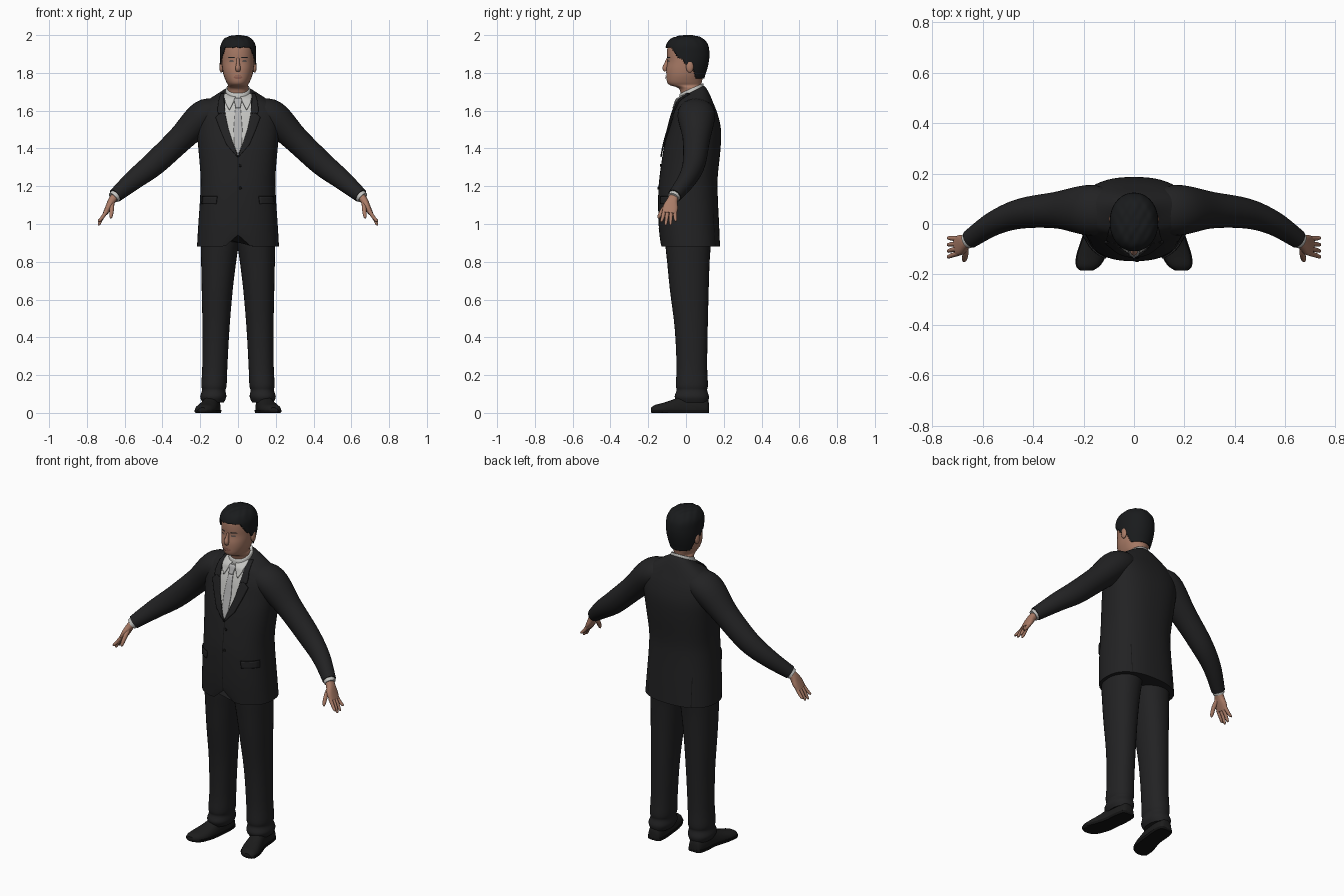
import bpy, bmesh, math
from mathutils import Vector
from mathutils.bvhtree import BVHTree

if "Cube" in bpy.data.objects:
    bpy.data.objects.remove(bpy.data.objects["Cube"])


def mat(name, *c):
    m = bpy.data.materials.new(name)
    m.diffuse_color = (*c, 1)
    m.use_nodes = True
    m.node_tree.nodes["Principled BSDF"].inputs["Base Color"].default_value = m.diffuse_color
    return m


SUIT = mat("suit charcoal", .016, .016, .017)
SEAM = mat("seam black", .006, .006, .006)
SHOE = mat("shoe black", .012, .012, .012)
HAIR = mat("hair black", .010, .011, .012)
SKIN = mat("skin", .40, .20, .135)
LIP = mat("lip", .27, .11, .08)
SHIRT = mat("shirt light grey", .55, .55, .53)
TIE = mat("tie grey", .43, .43, .43)
EYE = mat("eye", .12, .09, .08)


def finish(name, bm, m, angle=50, thick=0):
    bmesh.ops.recalc_face_normals(bm, faces=bm.faces)
    me = bpy.data.meshes.new(name)
    bm.to_mesh(me)
    bm.free()
    me.materials.append(m)
    me.shade_smooth()
    me.set_sharp_from_angle(angle=math.radians(angle))
    ob = bpy.data.objects.new(name, me)
    bpy.context.collection.objects.link(ob)
    if thick:
        s = ob.modifiers.new("thickness", 'SOLIDIFY')
        s.thickness, s.offset = thick, 0
    return ob


def smooth(rows, steps):
    """Catmull-Rom interpolation of number tuples"""
    out = []
    for i in range(len(rows) - 1):
        a, b, c, d = (rows[max(i - 1, 0)], rows[i], rows[i + 1], rows[min(i + 2, len(rows) - 1)])
        for k in range(steps):
            t = k / steps
            out.append([.5 * (2 * q + (r - p) * t + (2 * p - 5 * q + 4 * r - s) * t * t
                              + (3 * q - p - 3 * r + s) * t ** 3) for p, q, r, s in zip(a, b, c, d)])
    return out + [list(rows[-1])]


def ring(c, u, v, n, power=2.0):
    pts = []
    for i in range(n):
        a = 2 * math.pi * i / n
        ca, sa = math.cos(a), math.sin(a)
        e = 2 / power
        pts.append(c + u * math.copysign(abs(ca) ** e, ca) + v * math.copysign(abs(sa) ** e, sa))
    return pts


def skin_rings(rings, sx=1):
    bm = bmesh.new()
    vs = [[bm.verts.new((p.x * sx, p.y, p.z)) for p in r] for r in rings]
    n = len(vs[0])
    for a, b in zip(vs, vs[1:]):
        for i in range(n):
            bm.faces.new((a[i], a[(i + 1) % n], b[(i + 1) % n], b[i]))
    bm.faces.new(vs[0])
    bm.faces.new(vs[-1])
    return bm


def stack(rows, n=40, power=2.2, steps=4, sx=1, grow=0):
    """Horizontal sections: z, x min, x max, y front, y back, tilt"""
    rings = []
    for z, x0, x1, y0, y1, tilt in smooth(rows, steps):
        rx, ry = (x1 - x0) / 2 + grow, (y1 - y0) / 2 + grow
        rings.append(ring(Vector(((x0 + x1) / 2, (y0 + y1) / 2, z)), Vector((rx, 0, 0)),
                          Vector((0, ry, tilt * ry)), n, power))
    return skin_rings(rings, sx)


def tube(name, rows, m, n=20, steps=4, sx=1, power=2.0):
    """Sections along a path: x, y, z, sideways radius, thickness radius"""
    rows = smooth(rows, steps)
    pts = [Vector(r[:3]) for r in rows]
    rings = []
    for i, r in enumerate(rows):
        t = (pts[min(i + 1, len(pts) - 1)] - pts[max(i - 1, 0)]).normalized()
        u = Vector((0, 1, 0))
        u = (u - t * u.dot(t)).normalized()
        rings.append(ring(pts[i], u * r[3], t.cross(u) * r[4], n, power))
    return finish(name, skin_rings(rings, sx), m)


def ball(name, c, r, m):
    bm = bmesh.new()
    bmesh.ops.create_uvsphere(bm, u_segments=16, v_segments=10, radius=1)
    for v in bm.verts:
        v.co = Vector([a + b * q for a, b, q in zip(c, r, v.co)])
    return finish(name, bm, m)


def plate(name, tree, rows, m, off=.003, thick=0, cols=6, side=1, sub=5):
    """Sheet laid on a body; rows are z, x from, x to; side -1 lays it on the back"""
    full = []
    for a, b in zip(rows, rows[1:]):
        full += [[p + (q - p) * k / sub for p, q in zip(a, b)] for k in range(sub)]
    full.append(rows[-1])
    bm = bmesh.new()
    grid = []
    for z, x0, x1 in full:
        line = []
        for k in range(cols + 1):
            x = x0 + (x1 - x0) * k / cols
            hit = tree.ray_cast(Vector((x, -side, z)), Vector((0, side, 0)))[0]
            if hit is None:
                hit = tree.find_nearest(Vector((x, -.05 * side, z)))[0]
            line.append(bm.verts.new(hit - Vector((0, off * side, 0))))
        grid.append(line)
    for a, b in zip(grid, grid[1:]):
        for k in range(cols):
            bm.faces.new((a[k], a[k + 1], b[k + 1], b[k]))
    return finish(name, bm, m, thick=thick)


def sym(z, rx, y0, y1, tilt=0):
    return (z, -rx, rx, y0, y1, tilt)


# Jacket body, with the hem cut away at the front
bm = stack([sym(.88, .217, -.135, .18), sym(1.0, .21, -.145, .175), sym(1.15, .2, -.147, .168),
            sym(1.25, .198, -.14, .168), sym(1.4, .21, -.118, .183), sym(1.5, .22, -.093, .185),
            sym(1.58, .222, -.072, .168), sym(1.635, .19, -.052, .145, .05),
            sym(1.67, .135, -.045, .125, .2), sym(1.69, .093, -.04, .107, .4),
            sym(1.70, .07, -.033, .095, .5)], n=56, power=2.4)
for v in bm.verts:
    if v.co.y < 0 and abs(v.co.x) < .07:
        v.co.z = max(v.co.z, .88 + (.07 - abs(v.co.x)) * .9)
body = BVHTree.FromBMesh(bm)
finish("jacket_body", bm, SUIT)

# Head and neck
head_rows = [sym(1.64, .058, -.02, .085), sym(1.70, .056, -.03, .085), sym(1.722, .056, -.045, .083),
             sym(1.735, .053, -.085, .082), sym(1.752, .062, -.1, .084), sym(1.785, .075, -.104, .092),
             sym(1.82, .082, -.104, .103), sym(1.86, .086, -.098, .112), sym(1.9, .087, -.1, .115),
             sym(1.94, .084, -.097, .109), sym(1.97, .068, -.078, .088), sym(1.985, .045, -.045, .06),
             sym(1.992, .012, -.01, .02)]
bm = stack(head_rows, n=48, power=2.1)
face = BVHTree.FromBMesh(bm)
finish("head", bm, SKIN)


# Hair shell trimmed along a stepped hairline
def hairline(y):
    pts = [(-1, 1.935), (-.075, 1.935), (-.045, 1.885), (-.02, 1.868), (0, 1.845),
           (.03, 1.84), (.05, 1.785), (1, 1.77)]
    for (a, p), (b, q) in zip(pts, pts[1:]):
        if y <= b:
            return p + (q - p) * (y - a) / (b - a) if b < 1 else 1.772


bm = stack(head_rows, n=96, power=2.1, steps=8, grow=.006)
for v in bm.verts:
    if v.co.z > 1.9:
        v.co.z += .004 + .002 * math.sin(v.co.x * 160) * math.cos(v.co.y * 90)
bmesh.ops.delete(bm, geom=[f for f in bm.faces if f.calc_center_median().z
                           < hairline(f.calc_center_median().y)], context='FACES')
finish("hair", bm, HAIR, thick=.006)

# Face details
tube("nose", [(0, -.094, 1.875, .010, .008), (0, -.102, 1.85, .012, .009),
              (0, -.111, 1.825, .014, .014), (0, -.106, 1.81, .009, .011)], SKIN, n=12)
plate("upper_lip", face, [(1.787, -.01, .01), (1.78, -.026, .026)], LIP, .004, cols=8)
plate("lower_lip", face, [(1.779, -.026, .026), (1.768, -.013, .013)], LIP, .005, cols=8)
for s in (-1, 1):
    ball("ear", (s * .088, .02, 1.833), (.011, .02, .032), SKIN)
    plate("eye", face, [(1.867, s * .026, s * .042), (1.862, s * .02, s * .047),
                        (1.857, s * .026, s * .042)], EYE, .003)
    plate("eyebrow", face, [(1.885, s * .022, s * .048), (1.878, s * .015, s * .055)], HAIR, .003)

# Shirt front, tie and collar
plate("shirt_front", body, [(1.365, -.002, .002), (1.5, -.052, .052), (1.6, -.07, .07),
                            (1.675, -.07, .07)], SHIRT, .003, cols=12)
plate("tie", body, [(1.37, -.004, .004), (1.42, -.02, .02), (1.5, -.023, .023), (1.62, -.013, .013)],
      TIE, .007, .004)
plate("tie_knot", body, [(1.615, -.012, .012), (1.655, -.021, .021), (1.665, -.017, .017)], TIE, .011, .006)
finish("collar_band", stack([sym(1.675, .07, -.038, .095, .45), sym(1.71, .065, -.035, .093, .45),
                             sym(1.718, .061, -.032, .09, .45)]), SHIRT)
for s in (-1, 1):
    plate("shirt_collar", body, [(1.605, s * .044, s * .048), (1.64, s * .026, s * .066),
                                 (1.672, s * .012, s * .074), (1.69, s * .03, s * .072)], SHIRT, .009, .005)
    # Lapels in two parts with a notch
    plate("lapel", body, [(1.355, 0, s * .004), (1.42, s * .023, s * .06), (1.5, s * .05, s * .094),
                          (1.565, s * .064, s * .118), (1.59, s * .068, s * .09)], SUIT, .007, .007)
    plate("jacket_collar", body, [(1.585, s * .067, s * .106), (1.61, s * .07, s * .108),
                                  (1.66, s * .074, s * .1), (1.69, s * .07, s * .088)], SUIT, .007, .007)
    plate("lapel_edge", body, [(1.36, s * .004, s * .008), (1.42, s * .06, s * .063),
                               (1.5, s * .094, s * .097), (1.565, s * .118, s * .121)], SEAM, .003, cols=2)
    # Pocket flaps and vents
    plate("pocket_flap", body, [(1.105, s * .115, s * .19), (1.145, s * .11, s * .188)], SUIT, .005, .006)
    plate("pocket_seam", body, [(1.146, s * .108, s * .19), (1.15, s * .108, s * .19)], SEAM, .003)
    plate("vent", body, [(.885, s * .14, s * .143), (1.06, s * .14, s * .143)], SEAM, .002, cols=1, side=-1)
plate("front_seam", body, [(.945, -.002, .002), (1.355, -.002, .002)], SEAM, .002, cols=1)
for z in (1.19, 1.31):
    ball("button", (.012, body.ray_cast(Vector((.012, -1, z)), Vector((0, 1, 0)))[0].y - .002, z),
         (.008, .004, .008), SEAM)

for s in (-1, 1):
    # Sleeve, shirt cuff and hand
    tube("sleeve", [(.09, .05, 1.60, .085, .06), (.18, .055, 1.572, .1, .085), (.305, .055, 1.45, .073, .07),
                    (.443, .042, 1.32, .06, .064), (.55, .005, 1.235, .048, .053),
                    (.65, -.06, 1.15, .037, .038)], SUIT, n=28, sx=s, steps=5)
    tube("shirt_cuff", [(.64, -.055, 1.158, .033, .034), (.66, -.067, 1.139, .032, .031)], SHIRT, sx=s)
    tube("palm", [(.645, -.06, 1.155, .024, .02), (.667, -.072, 1.125, .028, .02),
                  (.685, -.082, 1.09, .04, .017), (.703, -.088, 1.056, .038, .013)], SKIN, sx=s, power=2.5)
    for i, (tip_y, tip_z) in enumerate([(-.13, 1.012), (-.107, .995), (-.082, .997), (-.055, 1.015)]):
        y = -.116 + .019 * i
        tube("finger", [(.695, y, 1.068, .0105, .011), (.718, (y + tip_y) / 2, 1.035, .0095, .0095),
                        (.735, tip_y, tip_z + .004, .007, .007), (.736, tip_y, tip_z, .003, .003)],
             SKIN, n=10, sx=s)
    tube("thumb", [(.668, -.085, 1.115, .014, .014), (.668, -.118, 1.08, .013, .012),
                   (.672, -.14, 1.045, .010, .010), (.674, -.146, 1.03, .004, .004)], SKIN, n=10, sx=s)
    # Trouser leg with a break above the shoe
    finish("trouser_leg", stack([(.055, .075, .188, -.045, .115, 0), (.085, .062, .2, -.06, .122, 0),
                                 (.12, .066, .19, -.05, .112, 0), (.15, .06, .194, -.054, .116, 0),
                                 (.25, .056, .189, -.05, .112, 0), (.45, .045, .188, -.06, .115, 0),
                                 (.65, .028, .192, -.085, .12, 0), (.8, .01, .195, -.1, .125, 0),
                                 (.9, -.005, .196, -.11, .132, 0), (.98, -.01, .19, -.11, .132, 0)],
                                n=32, sx=s), SUIT)
    # Shoe upper and sole share one plan: x, y, half width, height
    plan = [(.134, .122, .022, .05), (.135, .11, .038, .075), (.138, .06, .046, .1), (.144, -.01, .046, .095),
            (.156, -.07, .052, .07), (.17, -.125, .055, .052), (.182, -.165, .044, .042), (.188, -.184, .022, .028)]
    for name, m, grow, low, high in (("shoe", SHOE, 0, .012, 1), ("shoe_sole", SEAM, .004, 0, .016)):
        rings = []
        for x, y, w, h in smooth(plan, 4):
            r = ring(Vector((x, y, .015)), Vector((w + grow, 0, 0)), Vector((0, 0, h - .015)), 24, 2.3)
            for p in r:
                p.z = min(max(p.z, low), high)
            rings.append(r)
        finish(name, skin_rings(rings, s), m, 40)
